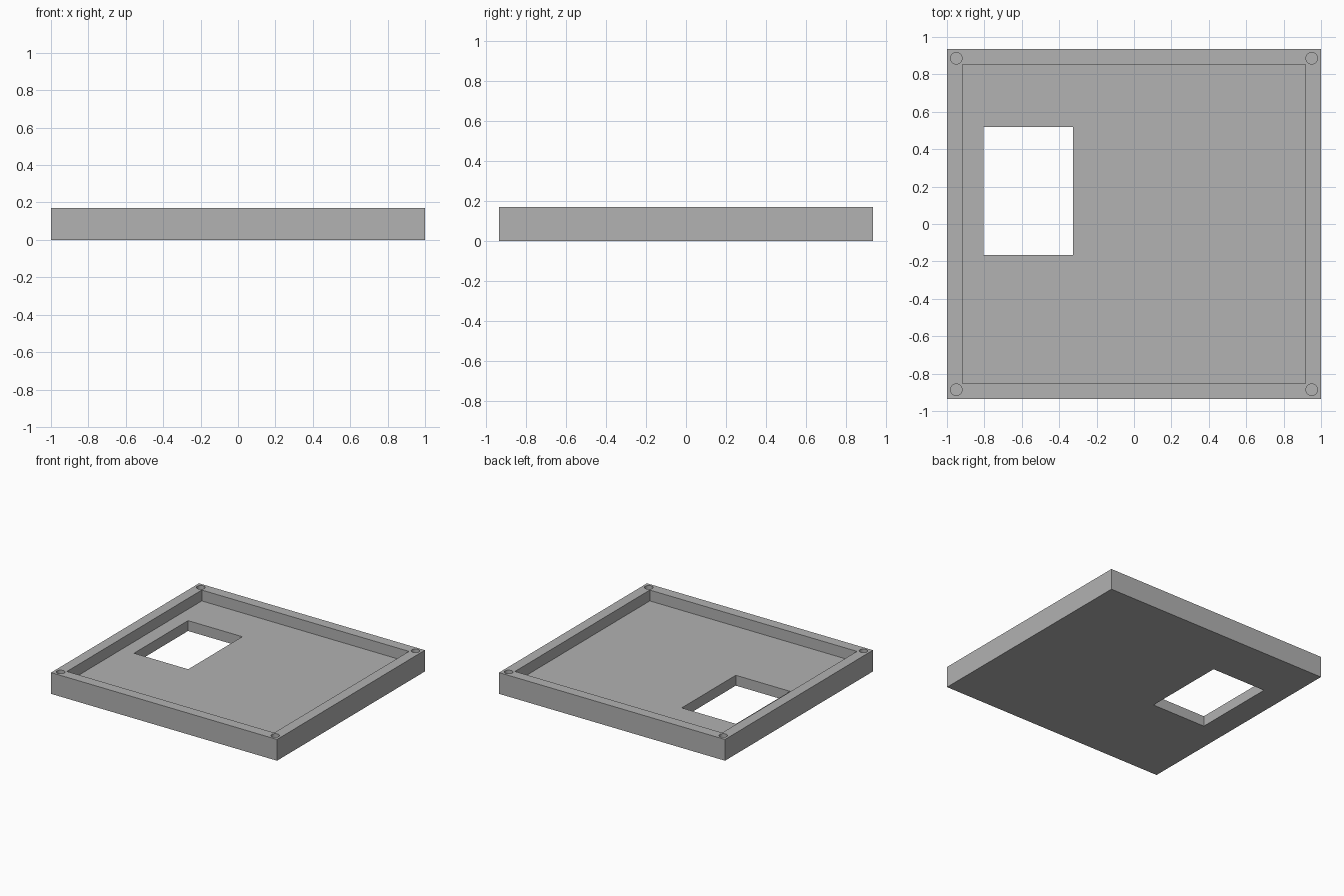
import bpy
import bmesh
from mathutils import Matrix

cube = bpy.data.objects.get("Cube")
if cube:
    bpy.data.objects.remove(cube, do_unlink=True)

HALF_X, HALF_Y, HEIGHT = 1.0, 0.935, 0.17
FLOOR = 0.083      # thickness of the tray floor
OVER = 0.1         # how far cutters reach past the surface

# Plain grey material
grey = bpy.data.materials.new("plain grey")
grey.use_nodes = True
GREY = (0.445, 0.445, 0.445, 1)
grey.diffuse_color = GREY
grey.node_tree.nodes["Principled BSDF"].inputs["Base Color"].default_value = GREY


def add_object(name, bm):
    mesh = bpy.data.meshes.new(name)
    bm.to_mesh(mesh)
    bm.free()
    mesh.materials.append(grey)
    obj = bpy.data.objects.new(name, mesh)
    bpy.context.collection.objects.link(obj)
    return obj


def box(name, low, high):
    bm = bmesh.new()
    size = [b - a for a, b in zip(low, high)]
    mid = [(a + b) / 2 for a, b in zip(low, high)]
    bmesh.ops.create_cube(bm, size=1, matrix=Matrix.Translation(mid) @ Matrix.Diagonal((*size, 1)))
    return add_object(name, bm)


def cylinder(name, x, y, radius, low, high):
    bm = bmesh.new()
    bmesh.ops.create_cone(bm, cap_ends=True, segments=32, radius1=radius, radius2=radius,
                          depth=high - low, matrix=Matrix.Translation((x, y, (low + high) / 2)))
    return add_object(name, bm)


# Solid tray block
tray = box("tray", (-HALF_X, -HALF_Y, 0), (HALF_X, HALF_Y, HEIGHT))

# Shallow pocket, rectangular window through the floor, blind corner screw holes
top = HEIGHT + OVER
cutters = [
    box("pocket_cutter", (-0.917, -0.852, FLOOR), (0.917, 0.852, top)),
    box("window_cutter", (-0.805, -0.165, -OVER), (-0.325, 0.518, top)),
]
for side, sx in (("right", -1), ("left", 1)):
    for end, sy in (("front", -1), ("back", 1)):
        cutters.append(cylinder(f"{end}_{side}_screw_hole_cutter",
                                sx * 0.95, sy * 0.886, 0.031, FLOOR, top))

for cutter in cutters:
    cutter.hide_render = True
    cut = tray.modifiers.new(cutter.name, "BOOLEAN")
    cut.operation = "DIFFERENCE"
    cut.solver = "EXACT"
    cut.object = cutter

# Bake the cuts and discard the cutters
bpy.context.view_layer.update()
result = bpy.data.meshes.new_from_object(tray.evaluated_get(bpy.context.evaluated_depsgraph_get()))
tray.modifiers.clear()
tray.data = result
for cutter in cutters:
    bpy.data.objects.remove(cutter, do_unlink=True)

# Flat tray faces, smooth screw hole walls
bpy.context.view_layer.objects.active = tray
tray.select_set(True)
bpy.ops.object.shade_smooth_by_angle()
